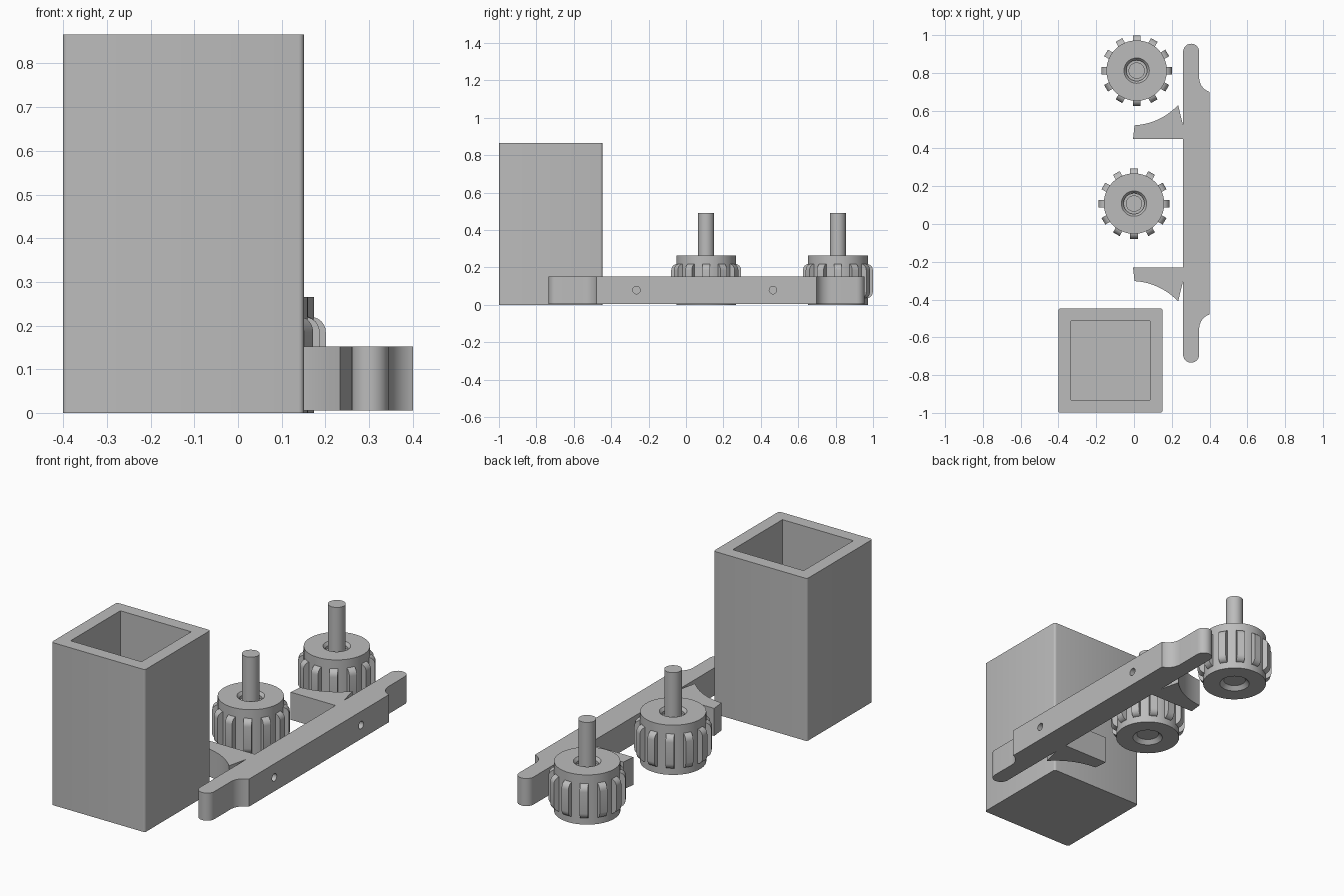
import bpy, bmesh, math
from mathutils import Matrix, Vector

cube = bpy.data.objects.get("Cube")
if cube:
    bpy.data.objects.remove(cube, do_unlink=True)

grey = bpy.data.materials.new("plain_grey")
grey.use_nodes = True
COLOUR = (0.5, 0.5, 0.5, 1)
grey.diffuse_color = COLOUR
grey.node_tree.nodes["Principled BSDF"].inputs["Base Color"].default_value = COLOUR


def finish(name, bm, smooth=True):
    bmesh.ops.recalc_face_normals(bm, faces=bm.faces)
    mesh = bpy.data.meshes.new(name)
    bm.to_mesh(mesh)
    bm.free()
    mesh.materials.append(grey)
    obj = bpy.data.objects.new(name, mesh)
    bpy.context.scene.collection.objects.link(obj)
    if smooth:
        bpy.ops.object.select_all(action='DESELECT')
        obj.select_set(True)
        bpy.context.view_layer.objects.active = obj
        bpy.ops.object.shade_smooth_by_angle(angle=math.radians(30))
    return obj


def arc(cx, cy, r, start, end, n=12):
    """Points on an arc, angles in degrees."""
    angles = [math.radians(start + (end - start) * i / n) for i in range(n + 1)]
    return [(cx + r * math.cos(a), cy + r * math.sin(a)) for a in angles]


def prism(bm, points, offset):
    """Extrude a closed outline of 3D points."""
    face = bm.faces.new([bm.verts.new(p) for p in points])
    result = bmesh.ops.extrude_face_region(bm, geom=[face], use_keep_orig=True)
    verts = [g for g in result["geom"] if isinstance(g, bmesh.types.BMVert)]
    bmesh.ops.translate(bm, verts=verts, vec=offset)


def lathe(bm, profile, segments=64):
    """Revolve an (r, z) profile around the z axis."""
    verts = [bm.verts.new((r, 0, z)) for r, z in profile]
    edges = [bm.edges.new(pair) for pair in zip(verts, verts[1:])]
    bmesh.ops.spin(bm, geom=verts + edges, cent=(0, 0, 0), axis=(0, 0, 1),
                   angle=math.tau, steps=segments, use_duplicate=False)
    bmesh.ops.remove_doubles(bm, verts=bm.verts, dist=1e-5)


# Open square container with slightly rounded vertical corners
bm = bmesh.new()
size = 0.552
bmesh.ops.create_cube(bm, size=1)
bmesh.ops.scale(bm, verts=bm.verts, vec=(size, size, 0.866))
bmesh.ops.translate(bm, verts=bm.verts, vec=(-0.125, -0.723, 0.433))
upright = [e for e in bm.edges if abs(e.verts[0].co.z - e.verts[1].co.z) > 0.5]
bmesh.ops.bevel(bm, geom=upright, offset=0.012, segments=4, profile=0.5, affect='EDGES')
top = max(bm.faces, key=lambda f: f.calc_center_median().z)
rim = list(top.verts)
bm.faces.remove(top)
# Sharp cornered cavity, joined to the rounded rim
cavity = [bm.verts.new((-0.125 + sx * 0.209, -0.723 + sy * 0.209, 0.866))
          for sx, sy in ((-1, -1), (1, -1), (1, 1), (-1, 1))]
loop = [bm.edges.new((cavity[i], cavity[(i + 1) % 4])) for i in range(4)]
outer = [e for e in bm.edges if e.is_boundary]
bmesh.ops.triangle_fill(bm, edges=outer + loop, use_beauty=True)
for f in [f for f in bm.faces if set(f.verts) <= set(cavity)]:
    bm.faces.remove(f)
floor = [bm.verts.new((v.co.x, v.co.y, 0.07)) for v in cavity]
for i in range(4):
    j = (i + 1) % 4
    bm.faces.new((cavity[i], cavity[j], floor[j], floor[i]))
bm.faces.new(floor)
finish("square_container", bm)

# Bracket: half outline from the middle to the tip, mirrored for the other half
half = [(0.40, 0.59)]
half += arc(0.425, 0.775, 0.08, 252, 180)
half += arc(0.3025, 0.912, 0.0425, 0, 180)
half += [(0.26, 0.52)]
half += arc(-0.015, 0.862, 0.34, -43, -87)
half += [(-0.005, 0.34), (0.26, 0.34)]
middle = 0.11
outline = [(x, middle + y - 0.11) for x, y in half]
outline = [(x, y) for x, y in outline if not (x == 0.40 or (x, y) == (0.26, 0.41))]
# Straight arm edge and inner side
outline = outline[:-2] + [(-0.005, 0.45), (0.26, 0.45)]
mirrored = [(x, 2 * middle - y) for x, y in reversed(outline)]
bm = bmesh.new()
prism(bm, [(x, y, 0.005) for x, y in outline + mirrored], Vector((0, 0, 0.147)))
bracket = finish("bracket", bm)

# Screw holes in the outer side
bm = bmesh.new()
for y in (-0.265, 0.465):
    matrix = Matrix.Translation((0.40, y, 0.079)) @ Matrix.Rotation(math.pi / 2, 4, 'Y')
    bmesh.ops.create_cone(bm, cap_ends=True, segments=24, radius1=0.02, radius2=0.02,
                          depth=0.24, matrix=matrix)
cutter = finish("hole_cutter", bm, smooth=False)
cutter.hide_render = True
cut = bracket.modifiers.new("holes", 'BOOLEAN')
cut.object = cutter
cut.solver = 'EXACT'
bpy.context.view_layer.objects.active = bracket
bpy.ops.object.modifier_apply(modifier=cut.name)
bpy.data.objects.remove(cutter, do_unlink=True)

# Two ribbed knobs, each on a shaft
TOOTH = ([(0.15, 0.035)] + arc(0.152, 0.07, 0.035, -90, 0, 6)
         + arc(0.152, 0.185, 0.035, 0, 90, 6) + [(0.15, 0.22)])
for label, x, y in (("middle", 0.0, 0.108), ("back", 0.014, 0.812)):
    place = Matrix.Translation((x, y, 0))

    bm = bmesh.new()
    lathe(bm, [(0.055, 0.02), (0.075, 0), (0.16, 0), (0.16, 0.265), (0.067, 0.265),
               (0.055, 0.25), (0.055, 0.02)])
    finish(label + "_knob_body", bm).matrix_world = place

    bm = bmesh.new()
    for i in range(12):
        before = set(bm.verts)
        prism(bm, [(r, -0.02, z) for r, z in TOOTH], Vector((0, 0.04, 0)))
        bmesh.ops.rotate(bm, verts=[v for v in bm.verts if v not in before], cent=(0, 0, 0),
                         matrix=Matrix.Rotation(math.tau * i / 12, 3, 'Z'))
    finish(label + "_knob_ribs", bm).matrix_world = place

    bm = bmesh.new()
    lathe(bm, [(0, 0.02), (0.055, 0.02), (0.055, 0.235), (0.043, 0.235), (0.043, 0.49),
               (0, 0.49)], 48)
    finish(label + "_shaft", bm).matrix_world = place
